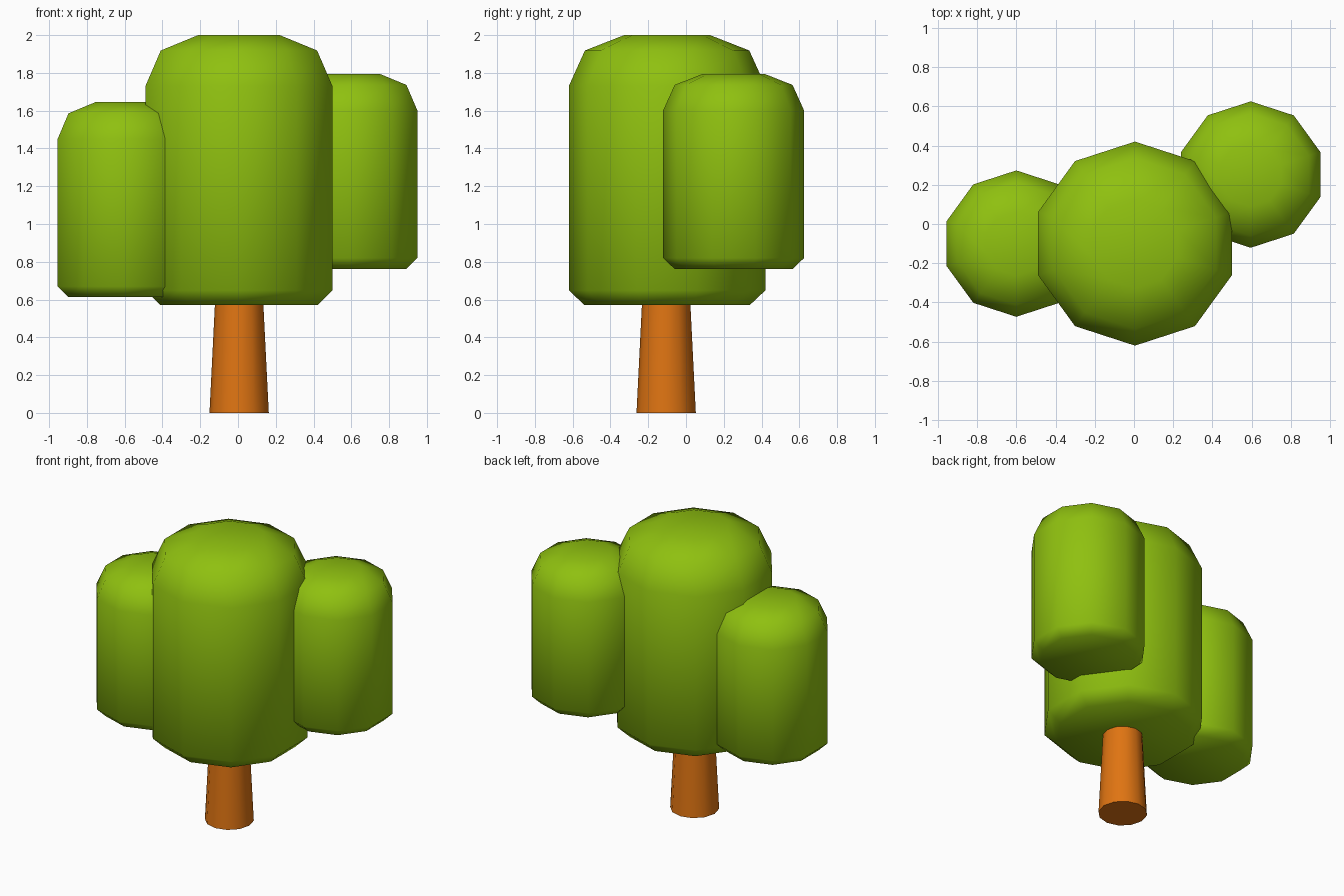
import bpy, bmesh, math

if "Cube" in bpy.data.objects:
    bpy.data.objects.remove(bpy.data.objects["Cube"])


def material(name, color):
    m = bpy.data.materials.new(name)
    m.diffuse_color = (*color, 1)
    m.use_nodes = True
    m.node_tree.nodes["Principled BSDF"].inputs["Base Color"].default_value = m.diffuse_color
    return m


leaf_green = material("leaf green", (0.275, 0.53, 0.005))
bark_orange = material("bark orange", (0.74, 0.175, 0.006))


def lathe(name, profile, sides, center, mat):
    """Stack of regular polygons (radius, z), capped at both ends."""
    bm = bmesh.new()
    rings = []
    for r, z in profile:
        angles = [math.pi / 2 + 2 * math.pi * i / sides for i in range(sides)]
        rings.append([bm.verts.new((r * math.cos(a), r * math.sin(a), z)) for a in angles])
    for low, high in zip(rings, rings[1:]):
        for i in range(sides):
            j = (i + 1) % sides
            bm.faces.new((low[i], low[j], high[j], high[i]))
    bm.faces.new(rings[0][::-1])
    bm.faces.new(rings[-1])
    for f in bm.faces:
        f.smooth = True
    mesh = bpy.data.meshes.new(name)
    bm.to_mesh(mesh)
    bm.free()
    mesh.materials.append(mat)
    ob = bpy.data.objects.new(name, mesh)
    ob.location = (*center, 0)
    bpy.context.collection.objects.link(ob)
    return ob


def crown(name, center, radius, bottom, top):
    """Rounded ten-sided leaf mass; the profile is in fractions of size."""
    h = top - bottom
    shape = [(0.84, 0), (1, 0.055), (1, 0.812), (0.837, 0.943), (0.437, 1)]
    lathe(name, [(r * radius, bottom + t * h) for r, t in shape], 10, center, leaf_green)


# Leaf masses
crown("main_crown", (0.005, -0.10), 0.52, 0.57, 2.0)
crown("left_crown", (-0.60, -0.10), 0.373, 0.613, 1.645)
crown("right_crown", (0.595, 0.252), 0.373, 0.763, 1.795)

# Tapered trunk, ending inside the main crown
trunk = lathe("trunk", [(0.157, 0), (0.126, 0.62)], 12, (0.006, -0.105), bark_orange)
bpy.context.view_layer.objects.active = trunk
trunk.select_set(True)
bpy.ops.object.shade_smooth_by_angle(angle=math.radians(40))
